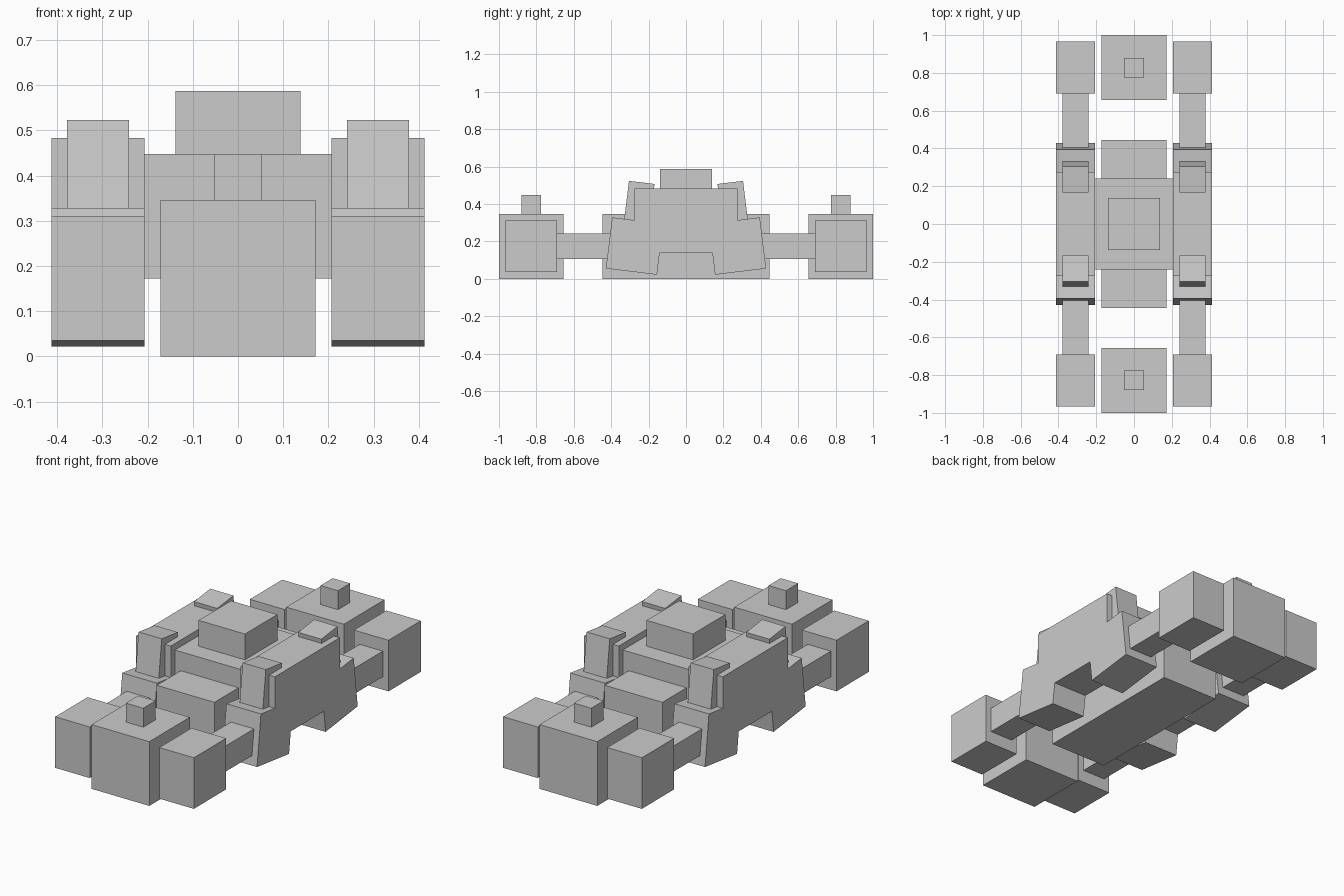
import bpy, bmesh
from math import radians
from mathutils import Matrix, Vector

if "Cube" in bpy.data.objects:
    bpy.data.objects.remove(bpy.data.objects["Cube"])

TILT = radians(7)


def box(name, center, size, tilt=0.0):
    """Box of a given size, tilted about the x axis through its center."""
    bm = bmesh.new()
    bmesh.ops.create_cube(bm, size=1)
    bmesh.ops.scale(bm, vec=size, verts=bm.verts)
    mesh = bpy.data.meshes.new(name)
    bm.transform(Matrix.Translation(center) @ Matrix.Rotation(tilt, 4, 'X'))
    bm.to_mesh(mesh)
    bm.free()
    obj = bpy.data.objects.new(name, mesh)
    bpy.context.collection.objects.link(obj)
    return obj


def span(name, x, y, z):
    """Upright box between (min, max) limits on each axis."""
    lim = (x, y, z)
    return box(name, Vector([(a + b) / 2 for a, b in lim]),
               Vector([b - a for a, b in lim]))


# Central hull, body and turret
span("keel", (-.172, .172), (-.446, .446), (0, .346))
span("body", (-.207, .207), (-.241, .241), (.172, .448))
span("turret", (-.138, .138), (-.138, .138), (.448, .587))

# End blocks with a small knob on top
for end, sy in (("front", -1), ("back", 1)):
    y = sy * .828
    span(end + "_block", (-.172, .172), (y - .172, y + .172), (0, .346))
    span(end + "_knob", (-.052, .052), (y - .052, y + .052), (.346, .448))

# Side assemblies
for side, sx in (("left", -1), ("right", 1)):
    x = sx * .31
    span(side + "_side_hull", (x - .103, x + .103), (-.276, .276), (.138, .483))
    for end, sy in (("front", -1), ("back", 1)):
        tag = f"{side}_{end}_"
        t = sy * TILT
        # Leaning leg and the fin standing on it
        box(tag + "leg", Vector((x, sy * .275, .175)), Vector((.206, .275, .275)), t)
        box(tag + "fin", Vector((x, sy * .249, .413)), Vector((.138, .138, .206)), t)
        # Arm joining the leg to the wheel box
        box(tag + "arm", Vector((x, sy * .51, .174)), Vector((.138, .40, .138)))
        box(tag + "wheel_box", Vector((x, sy * .828, .173)), Vector((.206, .275, .275)))
